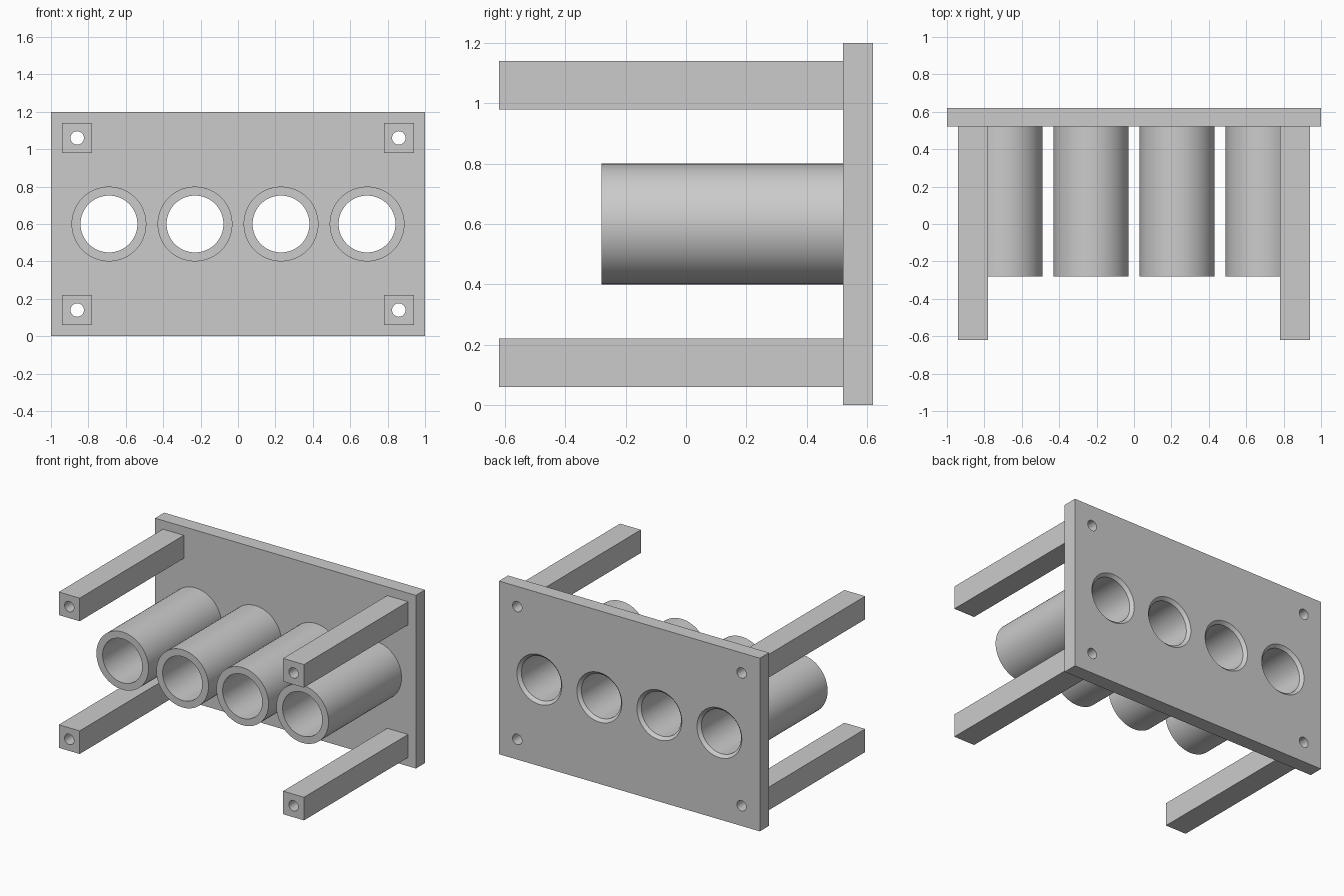
import bpy, bmesh
from math import cos, sin, tau, radians

if "Cube" in bpy.data.objects:
    bpy.data.objects.remove(bpy.data.objects["Cube"])

TUBE_X = (-0.69, -0.23, 0.23, 0.69)
TUBE_Z = 0.6
LEGS = [(sx * 0.86, z, f"{side}_{lvl}") for sx, side in ((-1, "left"), (1, "right"))
        for z, lvl in ((0.14, "lower"), (1.06, "upper"))]


def finish(bm, name):
    bmesh.ops.recalc_face_normals(bm, faces=bm.faces)
    me = bpy.data.meshes.new(name)
    bm.to_mesh(me)
    bm.free()
    ob = bpy.data.objects.new(name, me)
    bpy.context.collection.objects.link(ob)
    return ob


def box(name, x0, x1, y0, y1, z0, z1):
    bm = bmesh.new()
    bmesh.ops.create_cube(bm, size=1)
    for v in bm.verts:
        v.co = ((x0 + x1) / 2 + v.co.x * (x1 - x0),
                (y0 + y1) / 2 + v.co.y * (y1 - y0),
                (z0 + z1) / 2 + v.co.z * (z1 - z0))
    return finish(bm, name)


def lathe(bm, cx, cz, profile, n, closed=False):
    """Revolve (radius, y) points about an axis along y; capped unless closed."""
    rings = [[bm.verts.new((cx + r * cos(tau * i / n), y, cz + r * sin(tau * i / n)))
              for i in range(n)] for r, y in profile]
    pairs = list(zip(rings, rings[1:]))
    if closed:
        pairs.append((rings[-1], rings[0]))
    else:
        bm.faces.new(rings[0])
        bm.faces.new(rings[-1])
    for a, b in pairs:
        for i in range(n):
            j = (i + 1) % n
            bm.faces.new((a[i], a[j], b[j], b[i]))


def activate(ob):
    bpy.ops.object.select_all(action='DESELECT')
    ob.select_set(True)
    bpy.context.view_layer.objects.active = ob


def smooth(ob):
    activate(ob)
    bpy.ops.object.shade_smooth_by_angle(angle=radians(20))


def cut(ob, cutter):
    activate(ob)
    mod = ob.modifiers.new("holes", 'BOOLEAN')
    mod.operation = 'DIFFERENCE'
    mod.solver = 'EXACT'
    mod.object = cutter
    bpy.ops.object.modifier_apply(modifier=mod.name)
    smooth(ob)


# Cutter: four chamfered bores in the plate and four screw holes
bm = bmesh.new()
for x in TUBE_X:
    lathe(bm, x, TUBE_Z, [(0.152, 0.45), (0.152, 0.6), (0.172, 0.62), (0.172, 0.7)], 64)
for x, z, _ in LEGS:
    lathe(bm, x, z, [(0.036, -0.7), (0.036, 0.7)], 32)
cutter = finish(bm, "hole_cutter")
cutter.hide_render = True

# Back plate
cut(box("back_plate", -1, 1, 0.52, 0.62, 0, 1.2), cutter)

# Square standoff legs with screw holes
for x, z, label in LEGS:
    cut(box(f"leg_{label}", x - 0.08, x + 0.08, -0.62, 0.52, z - 0.08, z + 0.08), cutter)

bpy.data.objects.remove(cutter)

# Row of open tubes
for k, x in enumerate(TUBE_X):
    bm = bmesh.new()
    lathe(bm, x, TUBE_Z, [(0.2, -0.28), (0.2, 0.52), (0.152, 0.52), (0.152, -0.28)], 64, closed=True)
    smooth(finish(bm, f"tube_{k + 1}"))
